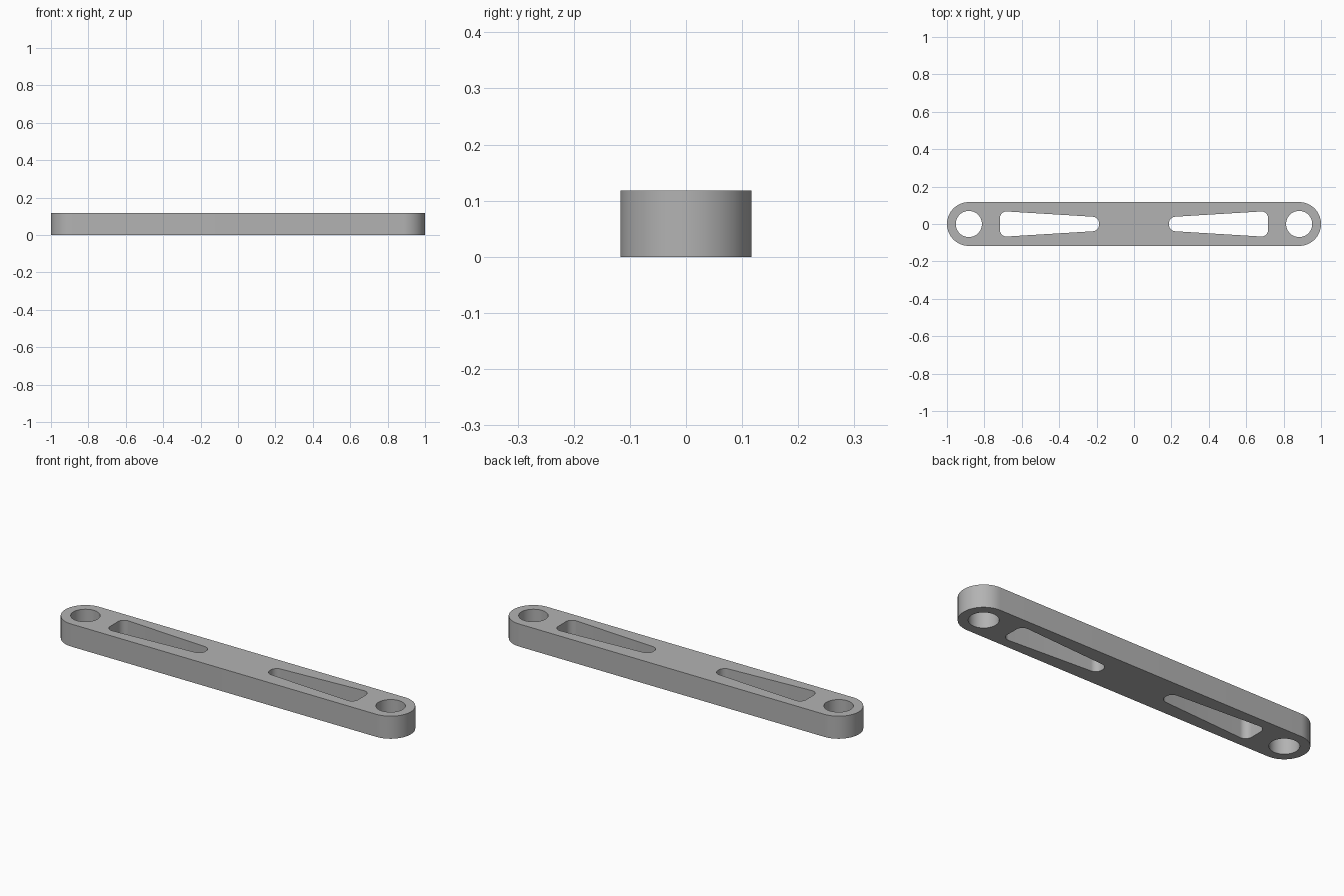
import bpy
import bmesh
from math import sin, cos, pi, atan2, radians

cube = bpy.data.objects.get("Cube")
if cube:
    bpy.data.objects.remove(cube, do_unlink=True)

HEIGHT = 0.118
END_R = 0.117          # rounded bar ends
HOLE_R = 0.07          # pin holes
PIN_X = 1 - END_R
FILLET = 0.035         # slot corners


def outline(arcs, steps):
    """Points along a chain of arcs (cx, cy, radius, start, end)."""
    return [(cx + r * cos(a + (b - a) * i / steps), cy + r * sin(a + (b - a) * i / steps))
            for cx, cy, r, a, b in arcs for i in range(steps + 1)]


def add_loop(bm, points):
    verts = [bm.verts.new((x, y, 0)) for x, y in points]
    for i, v in enumerate(verts):
        bm.edges.new((v, verts[i - 1]))


# Outer shape, then a pin hole and a tapered slot at each end
bar = outline([(PIN_X, 0, END_R, -pi / 2, pi / 2), (-PIN_X, 0, END_R, pi / 2, 3 * pi / 2)], 32)

hole = outline([(PIN_X, 0, HOLE_R, 0, 2 * pi)], 48)[:-1]

wide_x, wide_y, slim_x, slim_y = 0.682, 0.032, 0.222, 0.004
side = pi / 2 + atan2(wide_y - slim_y, wide_x - slim_x)
slot = outline([(wide_x, wide_y, FILLET, 0, side),
                (slim_x, slim_y, FILLET, side, pi),
                (slim_x, -slim_y, FILLET, pi, 2 * pi - side),
                (wide_x, -wide_y, FILLET, 2 * pi - side, 2 * pi)], 12)

bm = bmesh.new()
add_loop(bm, bar)
for sign in (1, -1):
    for cutout in (hole, slot):
        add_loop(bm, [(sign * x, y) for x, y in cutout])

# Fill the flat profile and raise it to full thickness
bmesh.ops.triangle_fill(bm, use_beauty=True, edges=bm.edges[:], normal=(0, 0, 1))
raised = bmesh.ops.extrude_face_region(bm, geom=bm.faces[:], use_keep_orig=True)
top = [g for g in raised["geom"] if isinstance(g, bmesh.types.BMVert)]
bmesh.ops.translate(bm, verts=top, vec=(0, 0, HEIGHT))
bmesh.ops.recalc_face_normals(bm, faces=bm.faces[:])

mesh = bpy.data.meshes.new("link_bar")
bm.to_mesh(mesh)
bm.free()
link_bar = bpy.data.objects.new("link_bar", mesh)
bpy.context.collection.objects.link(link_bar)

# Plain grey finish
grey = bpy.data.materials.new("plain_grey")
grey.use_nodes = True
colour = (0.45, 0.45, 0.45, 1)
grey.diffuse_color = colour
grey.node_tree.nodes["Principled BSDF"].inputs["Base Color"].default_value = colour
mesh.materials.append(grey)

# Smooth round walls with crisp rims
bpy.ops.object.select_all(action="DESELECT")
link_bar.select_set(True)
bpy.context.view_layer.objects.active = link_bar
bpy.ops.object.shade_smooth_by_angle(angle=radians(30))
